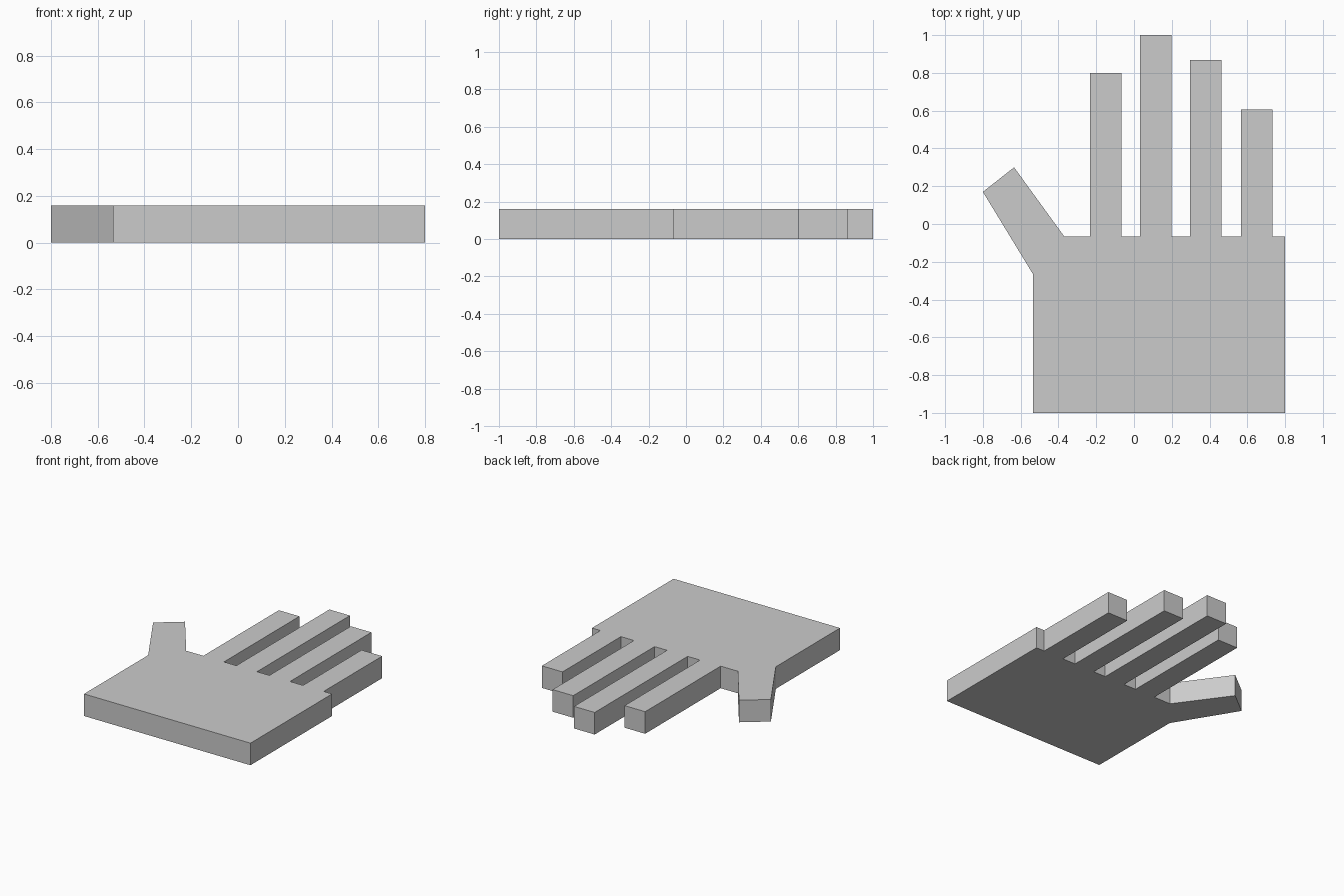
import bpy
import bmesh

cube = bpy.data.objects.get("Cube")
if cube:
    bpy.data.objects.remove(cube, do_unlink=True)

THICKNESS = 0.16
KNUCKLE_Y = -0.065
FINGER_WIDTH = 0.165

# Plain grey material
grey = bpy.data.materials.new("plain grey")
grey.use_nodes = True
colour = (0.6, 0.6, 0.6, 1.0)
grey.diffuse_color = colour
grey.node_tree.nodes["Principled BSDF"].inputs["Base Color"].default_value = colour

# Palm outline, counter-clockwise from the wrist
outline = [(-0.535, -1.0), (0.8, -1.0), (0.8, KNUCKLE_Y)]

# Fingers from little to index: centre x, tip y
for x, tip in [(0.65, 0.605), (0.38, 0.867), (0.115, 1.0), (-0.15, 0.80)]:
    h = FINGER_WIDTH / 2
    outline += [(x + h, KNUCKLE_Y), (x + h, tip), (x - h, tip), (x - h, KNUCKLE_Y)]

# Slanted thumb
outline += [(-0.37, KNUCKLE_Y), (-0.635, 0.30), (-0.8, 0.17), (-0.535, -0.265)]

# Extrude the outline into one flat slab
bm = bmesh.new()
base = bm.faces.new([bm.verts.new((x, y, 0)) for x, y in outline])
slab = bmesh.ops.extrude_face_region(bm, geom=[base], use_keep_orig=True)
top = [v for v in slab["geom"] if isinstance(v, bmesh.types.BMVert)]
bmesh.ops.translate(bm, verts=top, vec=(0, 0, THICKNESS))
bmesh.ops.recalc_face_normals(bm, faces=bm.faces)

mesh = bpy.data.meshes.new("hand")
bm.to_mesh(mesh)
bm.free()
mesh.materials.append(grey)
bpy.context.collection.objects.link(bpy.data.objects.new("hand", mesh))
